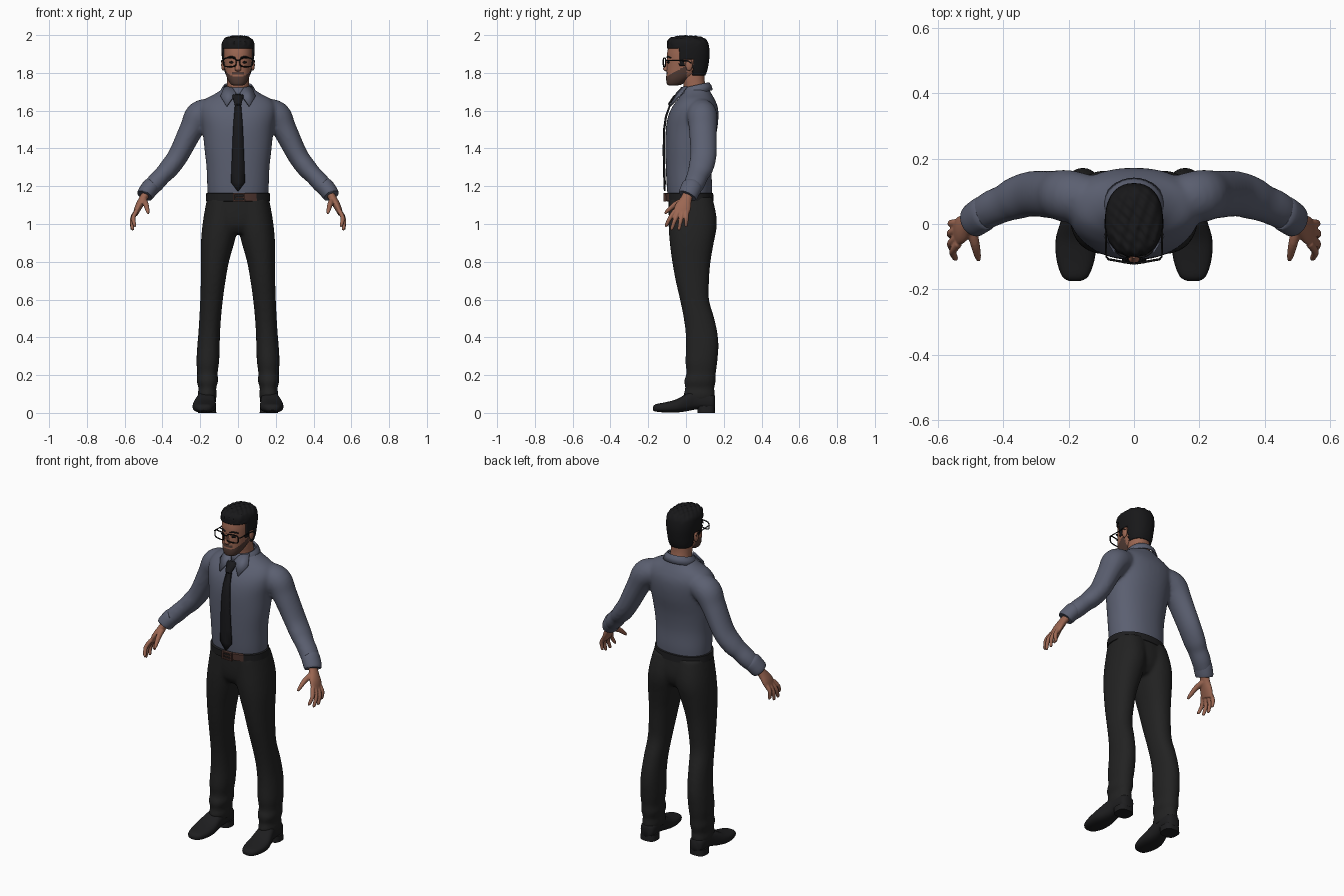
import bpy, bmesh, math
from mathutils import Vector, Matrix

if "Cube" in bpy.data.objects:
    bpy.data.objects.remove(bpy.data.objects["Cube"])


def material(name, rgb):
    m = bpy.data.materials.new(name)
    m.diffuse_color = (*rgb, 1)
    m.use_nodes = True
    m.node_tree.nodes["Principled BSDF"].inputs["Base Color"].default_value = m.diffuse_color
    return m


SHIRT = material("slate shirt", (0.105, 0.116, 0.165))
CLOTH = material("black trouser cloth", (0.016, 0.016, 0.016))
LEATHER = material("black leather", (0.013, 0.013, 0.014))
TIE = material("black silk", (0.010, 0.010, 0.012))
HAIR = material("black hair", (0.009, 0.009, 0.010))
SKIN = material("brown skin", (0.33, 0.135, 0.085))
STUBBLE = material("stubble", (0.085, 0.045, 0.035))
BROWN = material("brown buckle", (0.075, 0.035, 0.028))
FRAME = material("black plastic", (0.006, 0.006, 0.006))


def smooth(rows, k=4):
    """Catmull-Rom resampling of parameter rows."""
    out = []
    for i in range(len(rows) - 1):
        p0, p1 = rows[max(i - 1, 0)], rows[i]
        p2, p3 = rows[i + 1], rows[min(i + 2, len(rows) - 1)]
        for j in range(k):
            t = j / k
            out.append(tuple(0.5 * (2 * b + (c - a) * t + (2 * a - 5 * b + 4 * c - d) * t * t
                                    + (3 * b - a - 3 * c + d) * t ** 3)
                             for a, b, c, d in zip(p0, p1, p2, p3)))
    return out + [tuple(rows[-1])]


def oval(n, e=2.0):
    """Unit superellipse points."""
    pts = []
    for i in range(n):
        a = 2 * math.pi * i / n
        c, s = math.cos(a), math.sin(a)
        pts.append((math.copysign(abs(c) ** (2 / e), c), math.copysign(abs(s) ** (2 / e), s)))
    return pts


def skin_rings(bm, rings, caps=True):
    vs = [[bm.verts.new(p) for p in r] for r in rings]
    n = len(vs[0])
    for a, b in zip(vs, vs[1:]):
        for i in range(n):
            bm.faces.new((a[i], a[(i + 1) % n], b[(i + 1) % n], b[i]))
    if caps:
        bm.faces.new(vs[0][::-1])
        bm.faces.new(vs[-1])


def stack(bm, rows, n=32, e=2.2, k=4):
    """Horizontal rings from rows of z, x min, x max, y front, y back."""
    rings = []
    for z, x0, x1, y0, y1 in smooth(rows, k):
        rings.append([Vector(((x0 + x1) / 2 + u * (x1 - x0) / 2,
                              (y0 + y1) / 2 + v * (y1 - y0) / 2, z)) for u, v in oval(n, e)])
    skin_rings(bm, rings)


def centred(rows):
    return [(z, -rx, rx, y0, y1) for z, rx, y0, y1 in rows]


def tube(bm, rows, n=20, k=4, sx=1):
    """Swept tube from rows of x, y, z, radius toward y, radius across."""
    rows = smooth(rows, k)
    pts = [Vector((r[0] * sx, r[1], r[2])) for r in rows]
    rings = []
    for i, (p, r) in enumerate(zip(pts, rows)):
        t = (pts[min(i + 1, len(pts) - 1)] - pts[max(i - 1, 0)]).normalized()
        ref = Vector((0, 1, 0))
        side = (ref - t * ref.dot(t)).normalized()
        nor = t.cross(side)
        rings.append([p + side * u * r[3] + nor * v * r[4] for u, v in oval(n)])
    skin_rings(bm, rings)


def ball(bm, loc, size, seg=16):
    bmesh.ops.create_uvsphere(bm, u_segments=seg, v_segments=seg // 2 + 2, radius=1,
                              matrix=Matrix.Translation(loc) @ Matrix.Diagonal((*size, 1)))


def finish(name, bm, mats, mirror=False, voxel=0, relax=0, thick=0, offset=0):
    bmesh.ops.recalc_face_normals(bm, faces=bm.faces)
    me = bpy.data.meshes.new(name)
    bm.to_mesh(me)
    bm.free()
    ob = bpy.data.objects.new(name, me)
    bpy.context.collection.objects.link(ob)
    for m in mats:
        me.materials.append(m)
    if thick:
        s = ob.modifiers.new("thickness", 'SOLIDIFY')
        s.thickness, s.offset = thick, offset
    if mirror:
        ob.modifiers.new("mirror", 'MIRROR').use_mirror_merge = False
    if voxel:
        r = ob.modifiers.new("blend", 'REMESH')
        r.mode, r.voxel_size, r.use_smooth_shade = 'VOXEL', voxel, True
        s = ob.modifiers.new("relax", 'SMOOTH')
        s.factor, s.iterations = 0.5, relax
    return ob


# Shirt: torso and sleeves blended together
bm = bmesh.new()
stack(bm, centred([(1.13, .158, -.095, .135), (1.2, .163, -.102, .138), (1.3, .167, -.107, .135),
                   (1.4, .178, -.109, .145), (1.5, .188, -.107, .165), (1.57, .20, -.095, .172),
                   (1.62, .20, -.073, .168), (1.66, .175, -.043, .152), (1.69, .12, -.02, .135),
                   (1.725, .07, 0, .115)]), 40)
for sx in (1, -1):
    tube(bm, [(.12, .075, 1.60, .07, .065), (.20, .085, 1.575, .08, .078),
              (.247, .09, 1.50, .074, .064), (.315, .092, 1.365, .070, .055),
              (.365, .078, 1.295, .066, .053), (.40, .062, 1.258, .058, .048),
              (.44, .045, 1.215, .056, .049), (.485, .015, 1.165, .048, .041)], 24, 5, sx)
finish("shirt", bm, [SHIRT], voxel=.010, relax=6)

# Shirt cuffs
bm = bmesh.new()
tube(bm, [(.457, .034, 1.203, .050, .043), (.462, .031, 1.197, .055, .047),
          (.49, .012, 1.158, .053, .045), (.495, .008, 1.150, .048, .040)], 24, 3)
finish("cuff", bm, [SHIRT], mirror=True)

# Folded collar band, tilted up at the back
bm = bmesh.new()
rings = []
for rx, ry, z in ((.094, .084, 1.69), (.084, .076, 1.718), (.073, .066, 1.733), (.066, .059, 1.728)):
    rings.append([Vector((u * rx, .055 + v * ry, z + .22 * v * ry)) for u, v in oval(32)])
skin_rings(bm, rings, caps=False)
finish("collar_band", bm, [SHIRT], thick=.006)

# Pointed collar wings
bm = bmesh.new()
bm.faces.new([bm.verts.new(p) for p in ((.010, -.050, 1.692), (.030, -.022, 1.722), (.072, .005, 1.728),
                                        (.092, -.035, 1.675), (.060, -.086, 1.622))])
finish("collar_wing", bm, [SHIRT], mirror=True, thick=.008)

# Tie: knot and blade
bm = bmesh.new()
prev = None
for z, w, y in ((1.685, .026, -.052), (1.672, .029, -.066), (1.635, .018, -.092), (1.628, .016, -.086),
                (1.57, .021, -.107), (1.50, .026, -.117), (1.40, .030, -.119), (1.30, .034, -.118),
                (1.22, .037, -.115), (1.175, .003, -.113)):
    row = [bm.verts.new((x, y + abs(x) * .1, z)) for x in (-w, 0, w)]
    if prev:
        for i in (0, 1):
            bm.faces.new((prev[i], prev[i + 1], row[i + 1], row[i]))
    prev = row
finish("tie", bm, [TIE], thick=.009)

# Trousers: hips and two legs blended together
bm = bmesh.new()
stack(bm, centred([(.95, .11, -.055, .11), (.99, .172, -.082, .140), (1.05, .179, -.092, .152),
                   (1.145, .162, -.094, .140)]), 36)
leg = [(.065, .117, .208, .0, .150), (.10, .112, .214, -.012, .153), (.13, .116, .209, -.004, .150),
       (.17, .105, .219, -.010, .158), (.21, .108, .216, .002, .158), (.27, .100, .220, -.003, .166),
       (.35, .097, .216, 0, .172), (.42, .095, .210, -.002, .167), (.5, .090, .205, -.012, .150),
       (.6, .080, .200, -.032, .122), (.7, .066, .197, -.055, .122), (.8, .048, .196, -.073, .130),
       (.9, .020, .196, -.086, .147), (.98, 0, .190, -.092, .162), (1.05, -.01, .180, -.092, .160),
       (1.14, -.01, .162, -.090, .140)]
for sx in (1, -1):
    stack(bm, [(z, *sorted((a * sx, b * sx)), f, r) for z, a, b, f, r in leg], 32, 2.2, 5)
finish("trousers", bm, [CLOTH], voxel=.010, relax=5)

# Belt with a brown stretch beside the buckle
bm = bmesh.new()
stack(bm, centred([(1.120, .164, -.100, .140), (1.123, .170, -.108, .146),
                   (1.162, .168, -.110, .144), (1.165, .160, -.100, .138)]), 64, 2.2, 1)
for f in bm.faces:
    c = f.calc_center_median()
    f.material_index = int(c.y < 0 and .045 < c.x < .10 and len(f.verts) == 4)
finish("belt", bm, [LEATHER, BROWN])

# Belt buckle frame
bm = bmesh.new()
for x, z, w, h in ((-.022, 1.142, .008, .046), (.034, 1.142, .008, .046), (.006, 1.161, .056, .007),
                   (.006, 1.123, .056, .007), (.010, 1.142, .045, .007)):
    bmesh.ops.create_cube(bm, size=1, matrix=Matrix.Translation((x, -.111, z))
                          @ Matrix.Diagonal((w, .014, h, 1)))
finish("belt_buckle", bm, [BROWN])

# Shoes, lofted from toe to heel
bm = bmesh.new()
rings = []
for y, x, w, top, low in smooth([(-.175, .181, .016, .032, .014), (-.160, .180, .040, .046, .007),
                                 (-.11, .179, .058, .056, .002), (-.05, .178, .062, .072, .002),
                                 (0, .173, .054, .100, .008), (.05, .166, .046, .12, .018),
                                 (.10, .163, .046, .115, .02), (.14, .163, .040, .10, .02),
                                 (.153, .163, .022, .09, .028)]):
    rings.append([Vector((x + u * w, y, (top + low) / 2 + v * (top - low) / 2)) for u, v in oval(24, 2.6)])
skin_rings(bm, rings)
finish("shoe", bm, [LEATHER], mirror=True)

# Shoe heels
bm = bmesh.new()
stack(bm, [(0, .115, .213, .062, .153), (.036, .116, .211, .060, .152)], 24, 2.8, 1)
finish("shoe_heel", bm, [LEATHER], mirror=True)

# Hands: palm, four fingers and thumb blended together
bm = bmesh.new()
tube(bm, [(.478, .018, 1.175, .026, .022), (.505, 0, 1.13, .031, .021), (.527, -.016, 1.09, .043, .019),
          (.543, -.028, 1.052, .042, .013)])
for off, tip in ((-.033, (.548, -.108, .987)), (-.011, (.560, -.078, .968)),
                 (.011, (.562, -.038, .968)), (.031, (.558, .000, .986))):
    b = Vector((.537, -.027 + off, 1.07))
    t = Vector(tip)
    m = b.lerp(t, .5) + Vector((.012, 0, .004))
    tube(bm, [(*b, .012, .012), (*m, .0115, .0115), (*b.lerp(t, .93), .009, .009), (*t, .005, .005)], 12)
tube(bm, [(.500, -.005, 1.125, .018, .018), (.488, -.055, 1.105, .015, .015),
          (.479, -.095, 1.072, .011, .011), (.475, -.112, 1.055, .006, .006)], 12)
finish("hand", bm, [SKIN], mirror=True, voxel=.004, relax=3)

# Neck
bm = bmesh.new()
stack(bm, centred([(1.67, .064, -.008, .115), (1.73, .058, -.012, .103), (1.77, .057, -.02, .098),
                   (1.84, .055, -.02, .098)]))
finish("neck", bm, [SKIN])

# Head with a stubble beard along the jaw
bm = bmesh.new()
stack(bm, centred([(1.733, .022, -.088, -.05), (1.740, .038, -.100, -.02), (1.765, .054, -.105, .02),
                   (1.795, .065, -.104, .065), (1.83, .072, -.103, .10), (1.87, .077, -.101, .11),
                   (1.91, .078, -.099, .11), (1.95, .074, -.088, .10), (1.975, .055, -.06, .08),
                   (1.985, .03, -.03, .05)]), 56, 2.25, 7)
for f in bm.faces:
    c = f.calc_center_median()
    beard = c.y < .005 and c.z < 1.782 + .55 * (c.y + .10)
    moustache = c.y < -.08 and abs(c.x) < .032 and 1.792 < c.z < 1.803
    f.material_index = int(beard or moustache)
finish("head", bm, [SKIN, STUBBLE])

# Nose and ears
bm = bmesh.new()
stack(bm, centred([(1.808, .006, -.108, -.09), (1.814, .016, -.117, -.09), (1.823, .016, -.121, -.09),
                   (1.845, .010, -.113, -.09), (1.872, .008, -.104, -.09)]), 16)
finish("nose", bm, [SKIN])
bm = bmesh.new()
ball(bm, (.079, .016, 1.842), (.010, .019, .031))
finish("ear", bm, [SKIN], mirror=True)

# Eyes and eyebrows
bm = bmesh.new()
ball(bm, (.033, -.092, 1.856), (.014, .008, .006))
finish("eye", bm, [FRAME], mirror=True)
bm = bmesh.new()
tube(bm, [(.014, -.100, 1.880, .004, .003), (.036, -.096, 1.886, .005, .004),
          (.058, -.080, 1.880, .004, .003)], 10)
finish("eyebrow", bm, [HAIR], mirror=True)

# Short hair: a cap trimmed along the hairline, ruffled on top
bm = bmesh.new()
stack(bm, centred([(1.775, .058, -.0, .098), (1.81, .072, -.05, .112), (1.85, .081, -.09, .120),
                   (1.90, .087, -.098, .125), (1.94, .088, -.100, .122), (1.965, .083, -.098, .114),
                   (1.983, .068, -.084, .095), (1.993, .040, -.050, .060), (1.996, .012, -.01, .02)]), 64, 2.3, 7)


def hairline(y):
    if y < -.035:
        return 1.932
    if y < -.008:
        return 1.838
    return 1.868 if y < .036 else 1.79


bmesh.ops.delete(bm, geom=[f for f in bm.faces
                           if f.calc_center_median().z < hairline(f.calc_center_median().y)], context='FACES')
for v in bm.verts:
    if v.co.z > 1.945:
        v.co.z += .004 * math.sin(v.co.x * 170 + v.co.y * 60) * math.cos(v.co.y * 120)
        v.co.y -= .003 * math.sin(v.co.x * 220) * (v.co.y < 0)
finish("hair", bm, [HAIR], thick=.014, offset=-1)


def wire(name, pts, cyclic, r):
    cu = bpy.data.curves.new(name, 'CURVE')
    cu.dimensions, cu.bevel_depth, cu.bevel_resolution = '3D', r, 2
    s = cu.splines.new('POLY')
    s.points.add(len(pts) - 1)
    for p, co in zip(s.points, pts):
        p.co = (*co, 1)
    s.use_cyclic_u = cyclic
    cu.materials.append(FRAME)
    ob = bpy.data.objects.new(name, cu)
    bpy.context.collection.objects.link(ob)


# Glasses: rims, bridge and temples
for sx, side in ((1, "left"), (-1, "right")):
    wire(side + "_glasses_rim", [(sx * (.044 + u * .034), -.120 + .006 * (u + 1), 1.856 + v * .023)
                                 for u, v in oval(28, 3.6)], True, .0035)
    wire(side + "_glasses_temple", [(sx * .078, -.108, 1.866), (sx * .085, -.10, 1.866),
                                    (sx * .087, .01, 1.864), (sx * .085, .03, 1.85)], False, .003)
wire("glasses_bridge", [(-.012, -.119, 1.864), (0, -.121, 1.867), (.012, -.119, 1.864)], False, .0035)

# Smooth shading with crisp edges kept
bpy.ops.object.select_all(action='DESELECT')
for ob in bpy.context.collection.objects:
    if ob.type == 'MESH':
        ob.select_set(True)
        bpy.context.view_layer.objects.active = ob
bpy.ops.object.shade_smooth_by_angle(angle=math.radians(45))
